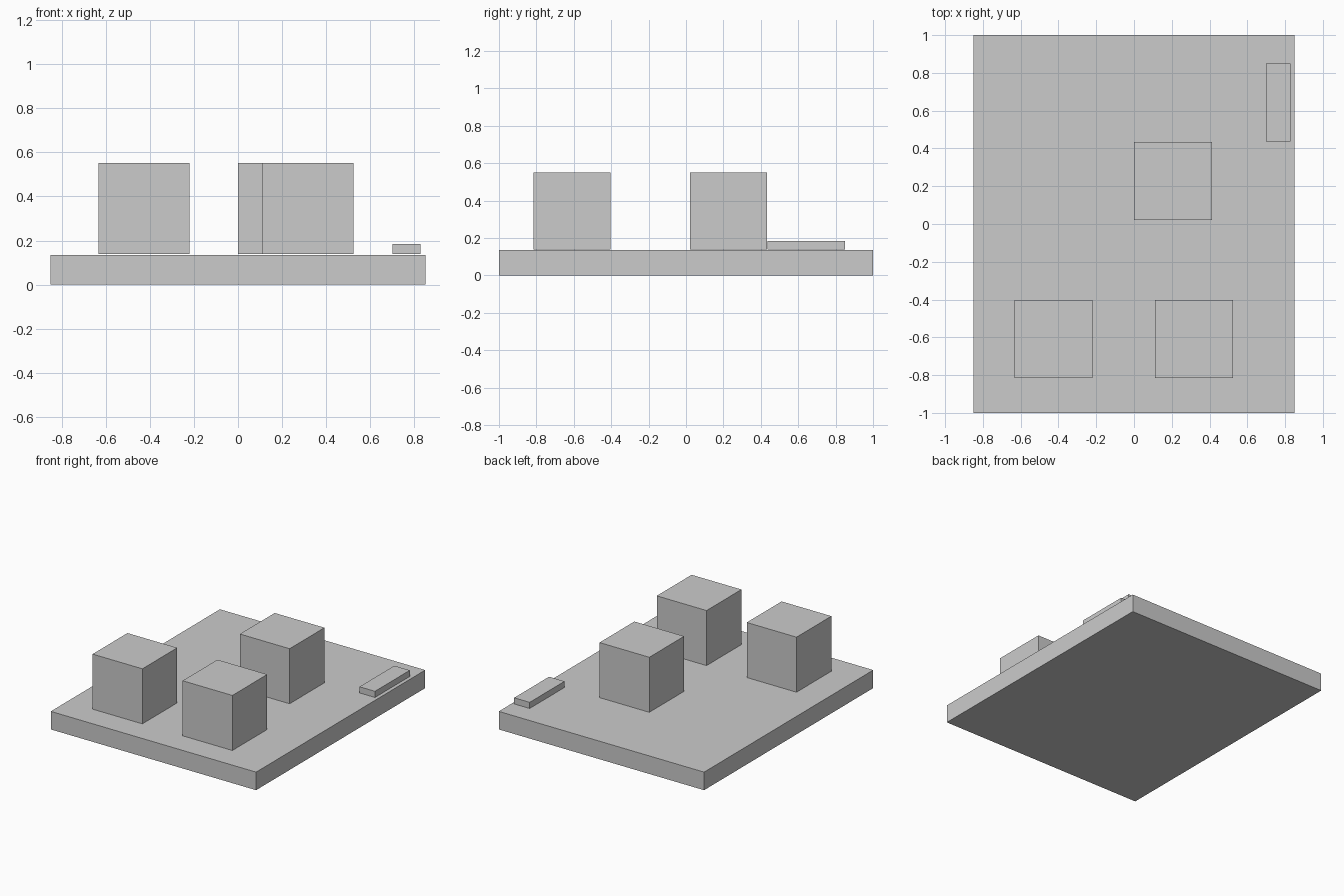
import bpy

if "Cube" in bpy.data.objects:
    bpy.data.objects.remove(bpy.data.objects["Cube"])


def box(name, center, size, bottom):
    """Axis-aligned box standing at height `bottom`."""
    x, y = center
    bpy.ops.mesh.primitive_cube_add(size=1, location=(x, y, bottom + size[2] / 2))
    obj = bpy.context.object
    obj.name = name
    obj.scale = size
    bpy.ops.object.transform_apply(location=False, rotation=False, scale=True)
    return obj


BASE_TOP = 0.135
REST = 0.139   # parts sit a hair above the base
CUBE = 0.412

# Base slab
box("base_slab", (0, 0), (1.70, 2.0, BASE_TOP), 0)

# Three equal cubes
cubes = {
    "front_left_cube": (-0.427, -0.609),
    "front_right_cube": (0.318, -0.609),
    "back_cube": (0.206, 0.228),
}
for name, center in cubes.items():
    box(name, center, (CUBE, CUBE, CUBE), REST)

# Low bar near the back right edge
box("low_bar", (0.764, 0.643), (0.128, CUBE, 0.046), REST)
